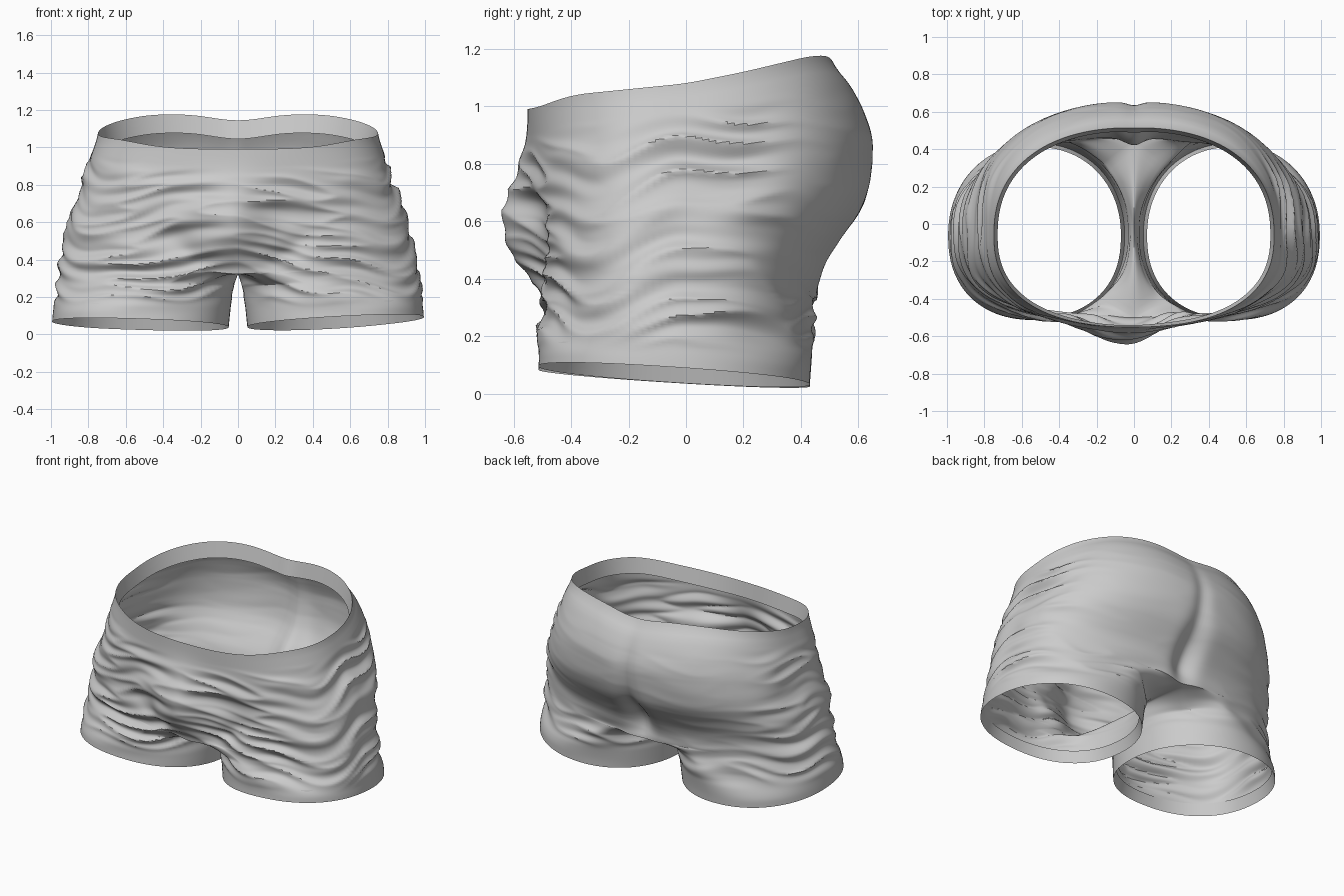
import bpy, bmesh, math
from mathutils import Vector, noise

if "Cube" in bpy.data.objects:
    bpy.data.objects.remove(bpy.data.objects["Cube"])

OUTER, INNER = 110, 24        # columns round the outside and along the inner leg
UPPER, LOWER = 84, 34         # rows above and below the crotch
CROTCH = 0.28                 # crotch row as a share of the full height
MID_Y = -0.06                 # depth of the widest point
CORNER = 0.75                 # angle where the inner leg begins

WIDTH = [(0, .995), (.25, .965), (.45, .925), (.65, .865), (.85, .795), (1, .745)]
FRONT = [(0, -.515), (.25, -.49), (.5, -.50), (.75, -.54), (1, -.55)]
BACK = [(0, .43), (.2, .45), (.36, .47), (.46, .54), (.56, .625), (.66, .65),
        (.78, .655), (.9, .60), (.96, .55), (1, .50)]
WAIST = [(-.55, .985), (-.4, 1.04), (0, 1.08), (.2, 1.12), (.45, 1.18)]


def lookup(table, v):
    """Straight interpolation through a short table."""
    if v <= table[0][0]:
        return table[0][1]
    for (a, p), (b, q) in zip(table, table[1:]):
        if v <= b:
            return p + (q - p) * (v - a) / (b - a)
    return table[-1][1]


def soft(table, v, r=.04):
    return sum(lookup(table, v + d * r) for d in (-1, -.5, 0, .5, 1)) / 5


def bell(v, centre, size):
    return math.exp(-((v - centre) / size) ** 2)


def ramp(v, a, b):
    k = min(1, max(0, (v - a) / (b - a)))
    return k * k * (3 - 2 * k)


def oval(angle, cx, rx, t, n_front, n_back):
    """Point on a squarish oval; angle 0 is front, pi/2 is outside."""
    s, c = math.sin(angle), math.cos(angle)
    if c > 0:
        depth, n = MID_Y - soft(FRONT, t), n_front
    else:
        depth, n = soft(BACK, t) - MID_Y, n_back
    r = (abs(s / rx) ** n + abs(c / depth) ** n) ** (-1 / n)
    return cx + r * s, MID_Y - r * c


def height(x, y, t):
    hem = .055 - .065 * y + .045 * (x - .5)
    top = soft(WAIST, y, .05) - .035 * bell(x, 0, .2) * ramp(y, 0, .4)
    return max(.003, hem + (top - hem) * t)


def ring(t):
    """One row of the left half: outside columns, then inner leg below the crotch."""
    w = soft(WIDTH, t)
    up = ramp(t, CROTCH, 1)
    body = [oval(math.pi * i / OUTER, 0, w, t, 2.7 - .3 * up, 2.4 - .1 * up)
            for i in range(OUTER + 1)]
    if t <= CROTCH + 1e-6:
        s = max(0, (CROTCH - t) / CROTCH)
        gap = .02 + .03 * s
        cx, rx = (w + gap) / 2, (w - gap) / 2
        y0, y1 = body[-1][1], body[0][1]
        body += [(0, y0 + (y1 - y0) * i / INNER) for i in range(1, INNER)]
        sweep = math.pi + 2 * CORNER
        turns = [-CORNER + sweep * i / OUTER for i in range(OUTER + 1)]
        turns += [math.pi + CORNER + (math.tau - sweep) * i / INNER for i in range(1, INNER)]
        # The inner leg parts quickly, the outside eases into the round leg
        quick, slow = min(1, 4 * s) ** .5, ramp(s, 0, .9)
        for i, a in enumerate(turns):
            q = oval(a, cx, rx, t, 2.3, 2.1)
            k = quick + (slow - quick) * ramp(math.sin(a), -.65, .5)
            p = body[i]
            body[i] = (p[0] + (q[0] - p[0]) * k, p[1] + (q[1] - p[1]) * k)
    return [Vector((x, y, height(x, y, t))) for x, y in body]


def fold(points, centre, drop):
    """Turned-in fabric edge: the rim moved inwards and along the tube."""
    out = []
    for p in points:
        d = Vector((centre - p.x, MID_Y - p.y, 0)).normalized() * .02
        out.append(p + d + Vector((0, 0, drop)))
    return out


def sculpt(p):
    """Pouch, groin creases, seat cleft and the slightly uneven hems."""
    x, y, z = p
    q = p.copy()
    q.z += .012 * x * (1 - ramp(z, .1, .35)) * ramp(z, 0, .05)
    if y < -.2:
        m = ramp(-y, .2, .42)
        spread = .18 if x > -.04 else .25
        q.y -= m * .13 * bell(x, -.04, spread) * bell(z, .58, .2) * ramp(z, .28, .44)
        for side in (-1, 1):
            line = z - (.36 + .55 * (abs(x) - .12))
            q.y += m * .025 * bell(line, 0, .07) * bell(x, side * .27, .14)
        q.y -= m * .015 * bell(abs(x), .5, .25) * bell(z, .3, .25) * ramp(z, .1, .2)
    elif y > .2:
        m = ramp(y, .2, .4)
        q.y -= m * .07 * bell(z, .5, .17) * bell(x, 0, .08)
        q.y -= m * .018 * bell(z, .8, .25) * bell(x, 0, .05)
    return q


def wrinkle(p):
    """Sideways cloth wrinkles, calm near the edges and on the seat."""
    x, y, z = p
    calm = ramp(z, .14, .24) * ramp(height(abs(x), y, 1) - z, .09, .2)
    calm *= 1 - .9 * ramp(y, .15, .45) * ramp(z, .2, .45)
    calm *= 1 - .6 * bell(x, -.02, .15)
    lift = z + .12 * abs(x) * ramp(-y, 0, .4) + .05 * noise.noise(Vector((x * 3, y * 3, z * 2)))
    a = noise.noise(Vector((x * 1.8, y * 1.8, lift * 11)))
    b = noise.noise(Vector((x * 3.5 + 7, y * 3.5, lift * 22)))
    return calm * (.014 * (1 - 4 * abs(a)) + .008 * b)


# Rows from the waist fold down to the hem fold
ts = [1 - (1 - CROTCH) * i / UPPER for i in range(UPPER)]
ts += [CROTCH * (1 - (i / LOWER) ** 1.4) for i in range(LOWER + 1)]
rows = [ring(t) for t in ts]
rows.insert(0, fold(rows[0], 0, -.1))
rows.append(fold(rows[-1], .52, .075))

# Both halves, joined along the middle
bm = bmesh.new()
for side in (1, -1):
    grid = [[bm.verts.new(sculpt(Vector((p.x * side, p.y, p.z)))) for p in row]
            for row in rows]
    for upper, lower in zip(grid, grid[1:]):
        n = len(upper) if len(upper) > OUTER + 1 else OUTER
        for i in range(n):
            j = (i + 1) % len(upper)
            quad = [upper[i], lower[i], lower[j], upper[j]]
            bm.faces.new(quad if side == 1 else quad[::-1])
bmesh.ops.remove_doubles(bm, verts=bm.verts, dist=.0004)
bmesh.ops.recalc_face_normals(bm, faces=bm.faces)

# Wrinkles pushed along the cloth, turned-in edges left plain
bm.normal_update()
moves = [(v, v.normal * wrinkle(v.co)) for v in bm.verts if not v.is_boundary]
outward = 1 if max(bm.verts, key=lambda v: v.co.x).normal.x > 0 else -1
for v, d in moves:
    v.co += d * outward

mesh = bpy.data.meshes.new("shorts")
bm.to_mesh(mesh)
bm.free()
shorts = bpy.data.objects.new("shorts", mesh)
bpy.context.collection.objects.link(shorts)

# Plain grey cloth
cloth = bpy.data.materials.new("light grey cloth")
cloth.use_nodes = True
GREY = (.6, .6, .6, 1)
cloth.diffuse_color = GREY
cloth.node_tree.nodes["Principled BSDF"].inputs["Base Color"].default_value = GREY
mesh.materials.append(cloth)

bpy.context.view_layer.objects.active = shorts
shorts.select_set(True)
bpy.ops.object.shade_smooth_by_angle(angle=math.radians(40))
